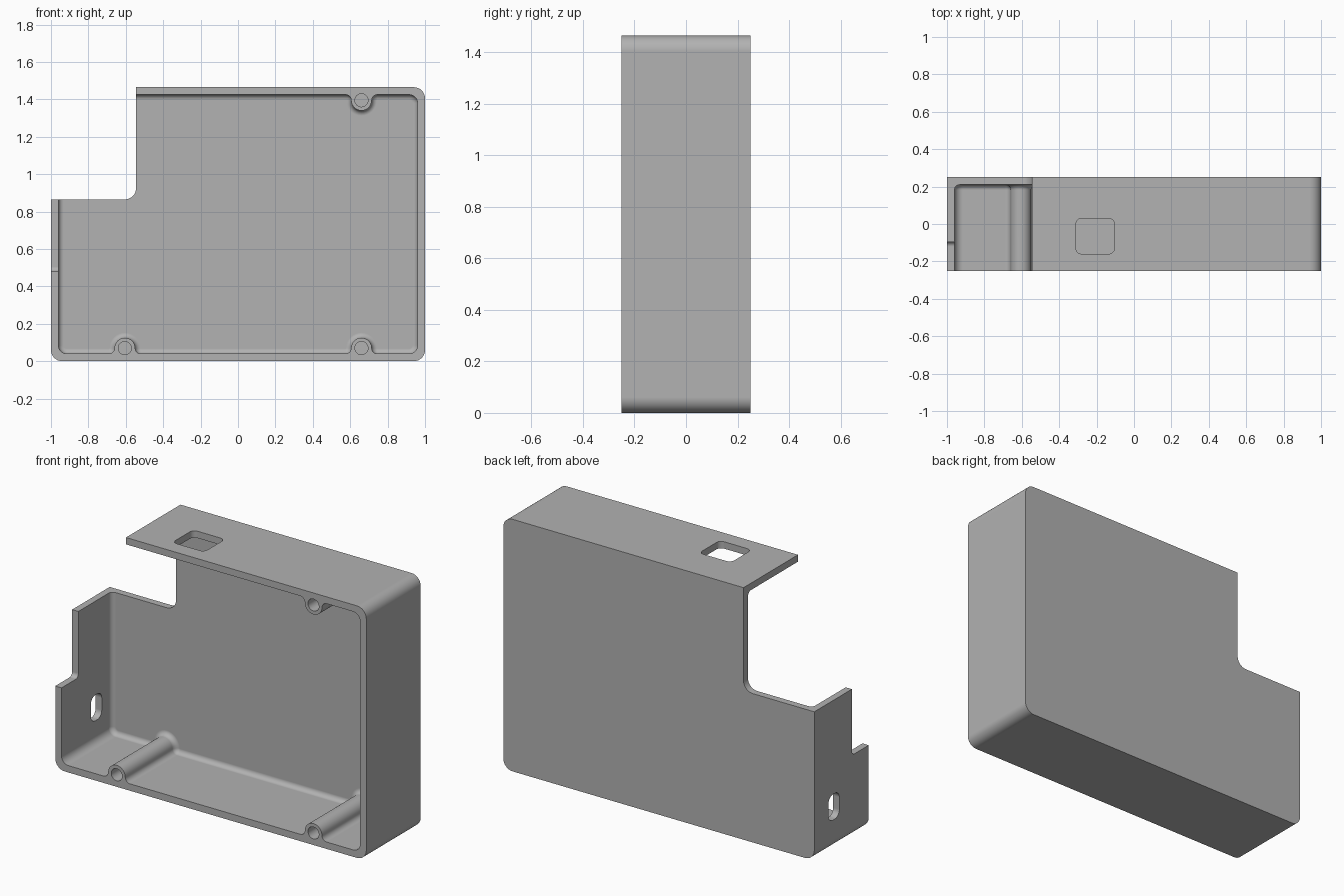
import bpy, bmesh
from math import sin, cos, pi, radians

if "Cube" in bpy.data.objects:
    bpy.data.objects.remove(bpy.data.objects["Cube"], do_unlink=True)

W, H, D = 1.0, 1.465, 0.25          # half width, height, half depth
WALL = 0.04
BOSS_Z, BOSS_R, NECK_R = 0.07, 0.055, 0.03
FILLET = 0.028
SEG = 8

grey = bpy.data.materials.new("light_grey")
grey.use_nodes = True
COLOUR = (0.445, 0.445, 0.445, 1)
grey.diffuse_color = COLOUR
grey.node_tree.nodes["Principled BSDF"].inputs["Base Color"].default_value = COLOUR


def arc(u, v, r, start, end, n=SEG):
    """Arc points, angles in quarter turns."""
    angles = [(start + (end - start) * i / n) * pi / 2 for i in range(n + 1)]
    return [(u + r * cos(a), v + r * sin(a)) for a in angles]


def rounded_rect(u0, u1, v0, v1, r):
    corners = [(u1 - r, v1 - r), (u0 + r, v1 - r), (u0 + r, v0 + r), (u1 - r, v0 + r)]
    return [p for q, (u, v) in enumerate(corners) for p in arc(u, v, r, q, q + 1)]


def loft(name, rings, axis):
    """Solid through (outline, position) rings stacked along an axis."""
    place = {"x": lambda u, v, t: (t, u, v),
             "y": lambda u, v, t: (u, t, v),
             "z": lambda u, v, t: (u, v, t)}[axis]
    bm = bmesh.new()
    loops = [[bm.verts.new(place(u, v, t)) for u, v in outline] for outline, t in rings]
    n = len(loops[0])
    for a, b in zip(loops, loops[1:]):
        for i in range(n):
            j = (i + 1) % n
            bm.faces.new((a[i], a[j], b[j], b[i]))
    bm.faces.new(loops[0])
    bm.faces.new(loops[-1])
    bmesh.ops.remove_doubles(bm, verts=bm.verts, dist=1e-5)
    bmesh.ops.recalc_face_normals(bm, faces=bm.faces)
    mesh = bpy.data.meshes.new(name)
    bm.to_mesh(mesh)
    bm.free()
    mesh.materials.append(grey)
    obj = bpy.data.objects.new(name, mesh)
    bpy.context.collection.objects.link(obj)
    return obj


def prism(name, outline, t0, t1, axis):
    return loft(name, [(outline, t0), (outline, t1)], axis)


def boss(x, z, turn):
    """Outline detour around a screw boss; returns arcs as (u, v, kind, start, end)."""
    side = NECK_R + BOSS_R
    s = -1 if turn else 1
    return [(x - s * side, z, "neck", turn - 1, turn),
            (x, z, "boss", turn + 2, turn),
            (x + s * side, z, "neck", turn + 2, turn + 3)]


def cavity_outline(d):
    """Inner wall outline shrunk by d."""
    cr = 0.045
    cx, lo, hi = W - WALL - cr, WALL + cr, H - WALL - cr
    arcs = [(-cx, lo, "corner", 2, 3)]
    arcs += boss(-0.605, BOSS_Z, 0) + boss(0.66, BOSS_Z, 0)
    arcs += [(cx, lo, "corner", 3, 4), (cx, hi, "corner", 0, 1)]
    arcs += boss(0.66, H - BOSS_Z, 2)
    arcs += [(-cx, hi, "corner", 1, 2)]
    radius = {"corner": cr - d, "neck": NECK_R - d, "boss": BOSS_R + d}
    return [p for u, v, kind, a, b in arcs
            for p in arc(u, v, radius[kind], a, b, SEG * 2 if kind == "boss" else SEG)]


# Outer block
case = prism("enclosure_shell", rounded_rect(-W, W, 0, H, 0.06), -D, D, "y")

# Open-fronted cavity with a filleted back edge
floor = D - WALL
rings = [(cavity_outline(0), -D - 0.05)]
for i in range(7):
    a = i / 6 * pi / 2
    rings.append((cavity_outline(FILLET * (1 - cos(a))), floor - FILLET + FILLET * sin(a)))
cutters = [loft("cavity_cutter", rings, "y")]

# Corner notch, side wall step, side slot and top window
cutters += [
    prism("notch_cutter", rounded_rect(-1.5, -0.545, 0.865, 2, 0.06), -0.5, 0.5, "y"),
    prism("step_cutter", rounded_rect(-0.8, -0.095, 0.48, 1.5, 0.025), -1.2, -0.9, "x"),
    prism("slot_cutter", rounded_rect(0.02, 0.12, 0.17, 0.32, 0.04), -1.2, -0.9, "x"),
    prism("window_cutter", rounded_rect(-0.31, -0.105, -0.16, 0.03, 0.03), 1.3, 1.6, "z"),
]

# Blind screw holes
R = 0.035
for x, z in [(-0.605, BOSS_Z), (0.66, BOSS_Z), (0.66, H - BOSS_Z)]:
    cutters.append(prism("screw_hole_cutter", rounded_rect(x - R, x + R, z - R, z + R, R),
                         -D - 0.05, 0, "y"))

# Cut everything out of the block
bpy.context.view_layer.objects.active = case
case.select_set(True)
for cutter in cutters:
    cutter.hide_render = True
    mod = case.modifiers.new("cut", "BOOLEAN")
    mod.operation = "DIFFERENCE"
    mod.solver = "EXACT"
    mod.object = cutter
    bpy.ops.object.modifier_apply(modifier=mod.name)
    bpy.data.objects.remove(cutter, do_unlink=True)

# Smooth rounds, flat panels
bpy.ops.object.shade_smooth_by_angle(angle=radians(30))
normals = case.modifiers.new("flat_panels", "WEIGHTED_NORMAL")
normals.keep_sharp = True
